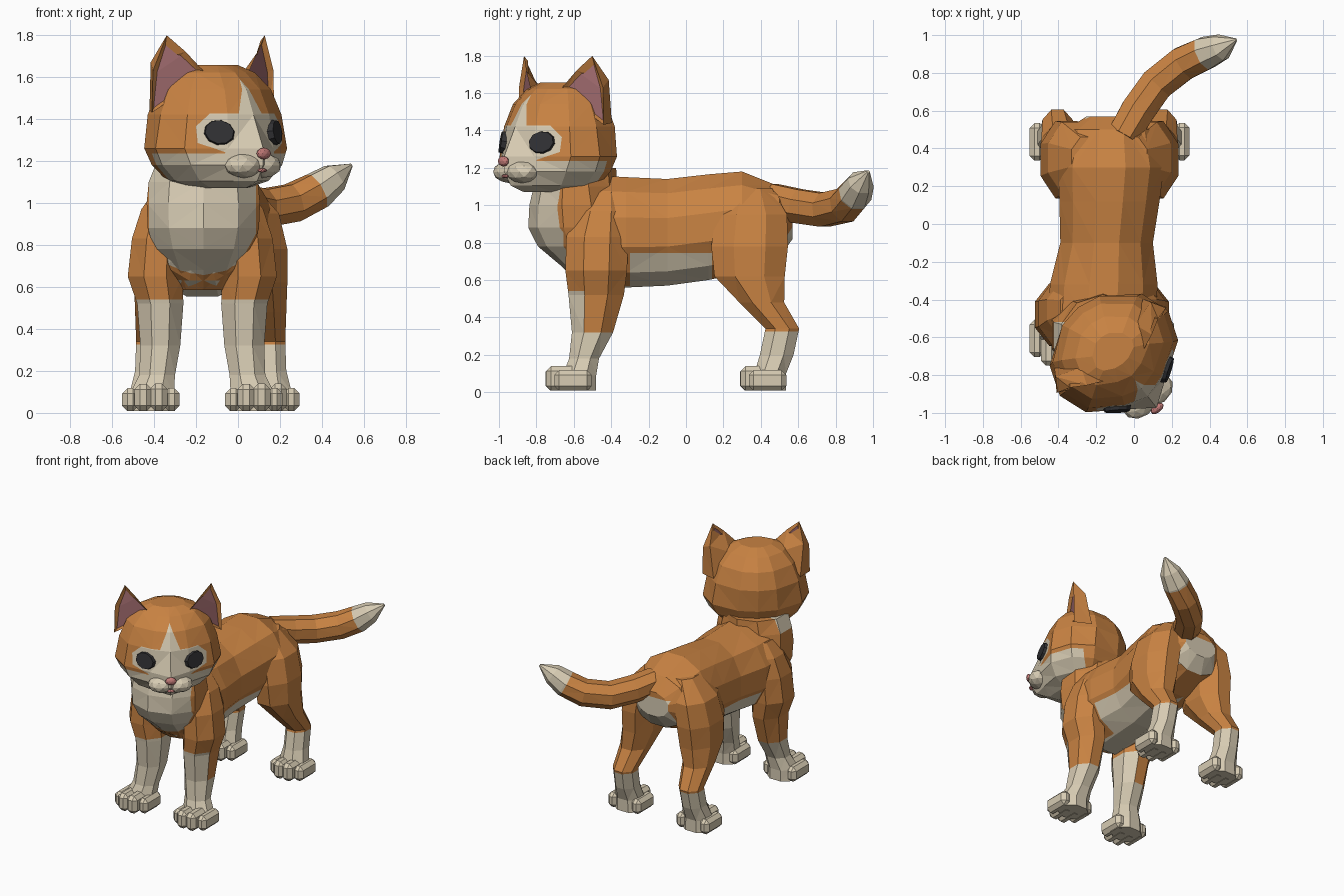
import bpy, bmesh, math
from mathutils import Vector, Matrix

if "Cube" in bpy.data.objects:
    bpy.data.objects.remove(bpy.data.objects["Cube"])


def material(name, rgb):
    m = bpy.data.materials.new(name)
    m.diffuse_color = (*rgb, 1)
    m.use_nodes = True
    m.node_tree.nodes["Principled BSDF"].inputs["Base Color"].default_value = m.diffuse_color
    return m


ORANGE = material("orange fur", (0.58, 0.225, 0.055))
CREAM = material("cream fur", (0.68, 0.60, 0.45))
PINK = material("inner ear pink", (0.36, 0.15, 0.16))
NOSE = material("nose pink", (0.55, 0.20, 0.19))
BLACK = material("eye black", (0.03, 0.03, 0.033))
FUR = [ORANGE, CREAM, PINK]


def finish(name, bm, mats, cuts=(), rule=None, matrix=None):
    """Cut along the colour borders, paint by rule and make the object."""
    bmesh.ops.recalc_face_normals(bm, faces=bm.faces[:])
    for co, no in cuts:
        bmesh.ops.bisect_plane(bm, geom=bm.verts[:] + bm.edges[:] + bm.faces[:],
                               plane_co=co, plane_no=no, dist=1e-5)
    if rule:
        for f in bm.faces:
            f.material_index = int(rule(f.calc_center_median(), f.normal))
    if matrix:
        bm.transform(matrix)
    me = bpy.data.meshes.new(name)
    bm.to_mesh(me)
    bm.free()
    for m in mats:
        me.materials.append(m)
    ob = bpy.data.objects.new(name, me)
    bpy.context.collection.objects.link(ob)
    return ob


def fuse(base, parts):
    """Union parts into one skin; a part that cannot be joined stays separate."""
    for part in parts:
        mod = base.modifiers.new("union", 'BOOLEAN')
        mod.operation, mod.solver, mod.object = 'UNION', 'EXACT', part
        bpy.context.view_layer.update()
        me = bpy.data.meshes.new_from_object(base.evaluated_get(bpy.context.evaluated_depsgraph_get()))
        base.modifiers.remove(mod)
        if len(me.polygons) > 0.7 * len(base.data.polygons):
            base.data = me
            bpy.data.objects.remove(part)


def loft(rings):
    """Skin a list of point rings, capped and triangulated."""
    bm = bmesh.new()
    loops = [[bm.verts.new(p) for p in r] for r in rings]
    n = len(loops[0])
    for a, b in zip(loops, loops[1:]):
        for i in range(n):
            j = (i + 1) % n
            bm.faces.new((a[i], a[j], b[j], b[i]))
    bm.faces.new(loops[0])
    bm.faces.new(loops[-1])
    bmesh.ops.triangulate(bm, faces=bm.faces[:])
    return bm


def ring(center, u, v, n):
    """Polygon ring whose flat sides touch the half axes u and v."""
    k = 1 / math.cos(math.pi / n)
    c, u, v = Vector(center), Vector(u), Vector(v)
    return [c + k * (u * math.cos(a) + v * math.sin(a))
            for a in ((i + 0.5) * math.tau / n for i in range(n))]


# Torso: y, centre x, bottom, top, half width
BODY = [(0.57, -0.12, 0.82, 1.00, 0.13), (0.50, -0.12, 0.72, 1.10, 0.24),
        (0.30, -0.12, 0.64, 1.18, 0.28), (0.12, -0.13, 0.60, 1.165, 0.265),
        (-0.10, -0.145, 0.57, 1.14, 0.245), (-0.32, -0.16, 0.56, 1.15, 0.285),
        (-0.50, -0.17, 0.555, 1.16, 0.285), (-0.62, -0.17, 0.63, 1.10, 0.23),
        (-0.70, -0.17, 0.74, 1.02, 0.16)]
BIB_CO, BIB_NO = Vector((0, -0.51, 1.05)), Vector((0, 1, -0.35))
BIB_CUTS = [(BIB_CO, BIB_NO), ((0, -0.52, 0), (0, 1, 0))]
for s in (-1, 1):
    BIB_CUTS += [((-0.17 + s * 0.10, 0, 0.57), (s, 0, -0.55)), ((-0.17 + s * 0.255, 0, 0), (1, 0, 0))]


def bib(p):
    return (p.y < -0.52 and (p - BIB_CO).dot(BIB_NO) < 0
            and abs(p.x + 0.17) < min(0.255, 0.10 + 0.55 * (p.z - 0.57)))


def body_rule(p, n):
    belly = -0.30 < p.y < 0.14 and p.z < 0.745
    under = p.z < 0.62 and p.y < 0.3 and abs(p.x + 0.17) < 0.13
    rump = p.y > 0.48 and p.z < 0.96 and abs(p.x + 0.12) < 0.15
    return bib(p) or belly or under or rump


body = finish("body", loft([ring((cx, y, (lo + hi) / 2), (w, 0, 0), (0, 0, (hi - lo) / 2), 12)
                            for y, cx, lo, hi, w in BODY]), FUR,
              BIB_CUTS + [((0, 0, 0.745), (0, 0, 1)), ((0, 0, 0.96), (0, 0, 1)),
                          ((0, 0.14, 0), (0, 1, 0)), ((0, -0.30, 0), (0, 1, 0))], body_rule)

# Chest and neck: z, y, half width, half depth
CHEST = [(0.585, -0.48, 0.13, 0.09), (0.68, -0.51, 0.18, 0.155), (0.78, -0.545, 0.235, 0.235),
         (0.88, -0.57, 0.265, 0.26), (1.00, -0.585, 0.27, 0.24), (1.10, -0.59, 0.26, 0.213),
         (1.20, -0.60, 0.22, 0.215)]
parts = [finish("chest", loft([ring((-0.165, y, z), (rx, 0, 0), (0, ry, 0), 10)
                               for z, y, rx, ry in CHEST]), FUR, BIB_CUTS, lambda p, n: bib(p))]

# Legs: z, sideways offset, y, half width, half depth
FRONT = [(1.07, 0.14, -0.44, 0.08, 0.09), (0.97, 0.185, -0.455, 0.105, 0.135),
         (0.83, 0.215, -0.475, 0.12, 0.165),
         (0.65, 0.225, -0.48, 0.13, 0.165), (0.52, 0.20, -0.48, 0.11, 0.148),
         (0.32, 0.20, -0.50, 0.095, 0.11), (0.18, 0.215, -0.545, 0.085, 0.08),
         (0.09, 0.24, -0.57, 0.105, 0.09), (0.01, 0.24, -0.57, 0.11, 0.09)]
HIND = [(1.09, 0.12, 0.35, 0.08, 0.11), (0.95, 0.20, 0.35, 0.125, 0.19),
        (0.78, 0.23, 0.34, 0.135, 0.205), (0.62, 0.24, 0.34, 0.125, 0.188),
        (0.48, 0.26, 0.405, 0.10, 0.12), (0.34, 0.275, 0.515, 0.08, 0.09),
        (0.20, 0.28, 0.485, 0.08, 0.09), (0.10, 0.285, 0.45, 0.10, 0.085),
        (0.01, 0.285, 0.45, 0.11, 0.085)]


def toes(name, x, y_front):
    for i, (dx, w, back, h) in enumerate(((-0.098, 0.078, 0.045, 0.11), (-0.036, 0.083, 0, 0.13),
                                          (0.037, 0.084, 0.001, 0.131), (0.099, 0.077, 0.046, 0.111))):
        bm = bmesh.new()
        m = Matrix.Translation((x + dx, y_front + back + 0.1, 0.008 + h / 2)) @ Matrix.Diagonal((w, 0.2, h, 1))
        bmesh.ops.create_cube(bm, size=1, matrix=m)
        bmesh.ops.bevel(bm, geom=bm.edges[:], offset=0.026, segments=1, affect='EDGES')
        parts.append(finish("%s_%d" % (name, i + 1), bm, FUR, rule=lambda p, n: True))


for s, side in ((-1, "left"), (1, "right")):
    fx, hx = -0.17, -0.13

    def sock(p, n, s=s):
        return p.z < 0.32 or (p.z < 0.54 and (n.y < -0.3 or n.x * s < -0.6))

    parts.append(finish("front_leg_" + side, loft([ring((fx + s * o, y, z), (rx, 0, 0), (0, ry, 0), 8)
                                                   for z, o, y, rx, ry in FRONT]), FUR,
                        [((0, 0, 0.32), (0, 0, 1)), ((0, 0, 0.54), (0, 0, 1))], sock))
    parts.append(finish("hind_leg_" + side, loft([ring((hx + s * o, y, z), (rx, 0, 0), (0, ry, 0), 8)
                                                  for z, o, y, rx, ry in HIND]), FUR,
                        [((0, 0, 0.325), (0, 0, 1))], lambda p, n: p.z < 0.325))
    toes("front_toe_" + side, fx + s * 0.245, -0.75)
    toes("hind_toe_" + side, hx + s * 0.285, 0.29)

# Tail: curved tube with a pale tip
TAIL = [(-0.06, 0.46, 1.03, 0.085), (0.02, 0.60, 0.995, 0.09), (0.12, 0.74, 0.975, 0.09),
        (0.26, 0.85, 1.00, 0.09), (0.38, 0.905, 1.06, 0.086), (0.46, 0.935, 1.12, 0.068),
        (0.54, 0.975, 1.18, 0.008)]
rings = []
for i, t in enumerate(TAIL):
    d = (Vector(TAIL[min(i + 1, 6)][:3]) - Vector(TAIL[max(i - 1, 0)][:3])).normalized()
    u = d.cross(Vector((0, 0, 1))).normalized()
    rings.append(ring(t[:3], u * t[3], u.cross(d) * t[3], 8))
tip_co, tip_no = Vector((0.37, 0.905, 1.055)), Vector((0.8, 0.38, 0.46))
parts.append(finish("tail", loft(rings), FUR, [(tip_co, tip_no)],
                    lambda p, n: (p - tip_co).dot(tip_no) > 0))
fuse(body, parts)

# Head: turned to one side; z, half width, front, back, nose ridge
HEAD_M = Matrix.Translation((-0.105, -0.685, 0)) @ Matrix.Rotation(math.radians(38), 4, 'Z')
HEAD = [(1.07, 0.13, 0.19, 0.10, 0.23), (1.105, 0.245, 0.265, 0.21, 0.32),
        (1.18, 0.325, 0.30, 0.27, 0.365), (1.26, 0.365, 0.29, 0.30, 0.365),
        (1.42, 0.335, 0.27, 0.31, 0.29), (1.54, 0.285, 0.22, 0.27, 0.235),
        (1.62, 0.21, 0.14, 0.20, 0.15), (1.657, 0.12, 0.07, 0.11, 0.07)]
ANGLES = [math.radians(a) for a in (0, 22, 58, 90, 122, 158, 180, 202, 238, 270, 302, 338)]
rings = []
for z, w, f, b, ridge in HEAD:
    r = [(w * math.sin(a), -(f if math.cos(a) > 0 else b) * math.cos(a), z) for a in ANGLES]
    r[0] = (0, -ridge, z)
    rings.append(r)


def face_rule(p, n):
    x = abs(p.x)
    jaw = p.y < 0.08 and p.z < 1.235
    blaze = p.y < 0 and x < (1.59 - p.z) * 0.42
    eye_area = (p.y < 0 and x < 0.255 and x + p.z < 1.62
                and 1.235 + (x - 0.13) * 0.4 < p.z < 1.425)
    return jaw or blaze or eye_area


face_cuts = [((0, 0, 1.235), (0, 0, 1)), ((0, 0, 1.425), (0, 0, 1)),
             ((0, 0.08, 0), (0, 1, 0)), ((0, 0, 0), (0, 1, 0))]
for s in (-1, 1):
    face_cuts += [((0, 0, 1.59), (s, 0, 0.42)), ((s * 0.255, 0, 0), (1, 0, 0)),
                  ((s * 0.13, 0, 1.235), (-s * 0.4, 0, 1)), ((0, 0, 1.62), (s, 0, 1))]
head = finish("head", loft(rings), FUR, face_cuts, face_rule, HEAD_M)


def blob(name, loc, size, mats, detail=2, rule=None):
    bm = bmesh.new()
    bmesh.ops.create_icosphere(bm, subdivisions=detail, radius=1,
                               matrix=HEAD_M @ Matrix.Translation(loc) @ Matrix.Diagonal((*size, 1)))
    return finish(name, bm, mats, rule=rule)


blob("nose", (0, -0.370, 1.235), (0.040, 0.022, 0.028), [NOSE])
blob("mouth", (0, -0.358, 1.155), (0.026, 0.014, 0.010), [NOSE])

# Ear outline: outward, forward, up
EAR = [(0.13, 0, -0.11), (0.125, 0, 0.09), (0.055, -0.01, 0.258), (-0.035, 0, 0.18),
       (-0.14, 0, 0.07), (0.11, -0.13, -0.10), (0.115, -0.085, 0.13), (-0.03, -0.10, 0.06)]
parts = []
for s, side in ((-1, "left"), (1, "right")):
    parts.append(blob("muzzle_" + side, (s * 0.055, -0.287, 1.178), (0.10, 0.078, 0.06),
                      FUR, 2, lambda p, n: True))
    # Eye: slanted, shallow tapered disc
    bm = bmesh.new()
    m = (HEAD_M @ Matrix.Translation((s * 0.165, -0.236, 1.335))
         @ Matrix.Rotation(math.radians(s * 34), 4, 'Z') @ Matrix.Rotation(math.radians(81), 4, 'X')
         @ Matrix.Rotation(math.radians(s * 10), 4, 'Z') @ Matrix.Diagonal((1.05, 0.86, 1, 1)))
    bmesh.ops.create_cone(bm, cap_ends=True, segments=10, radius1=0.075, radius2=0.066,
                          depth=0.04, matrix=m)
    finish("eye_" + side, bm, [BLACK])
    bm = bmesh.new()
    v = [bm.verts.new((s * x, -f, z)) for x, f, z in EAR]
    front = bm.faces.new(v[:5])
    for q in ((0, 1, 6, 5), (1, 2, 6), (2, 3, 7, 6), (3, 4, 7), (4, 0, 5), (4, 5, 7), (5, 6, 7)):
        bm.faces.new([v[i] for i in q])
    bmesh.ops.recalc_face_normals(bm, faces=bm.faces[:])
    bmesh.ops.inset_region(bm, faces=[front], thickness=0.026, depth=-0.02)
    front.material_index = 1 + 1
    bmesh.ops.triangulate(bm, faces=bm.faces[:])
    parts.append(finish("ear_" + side, bm, FUR, matrix=HEAD_M @ Matrix.Translation((s * 0.25, -0.03, 1.54))
                        @ Matrix.Rotation(math.radians(s * 24), 4, 'Z')))
fuse(head, parts)
